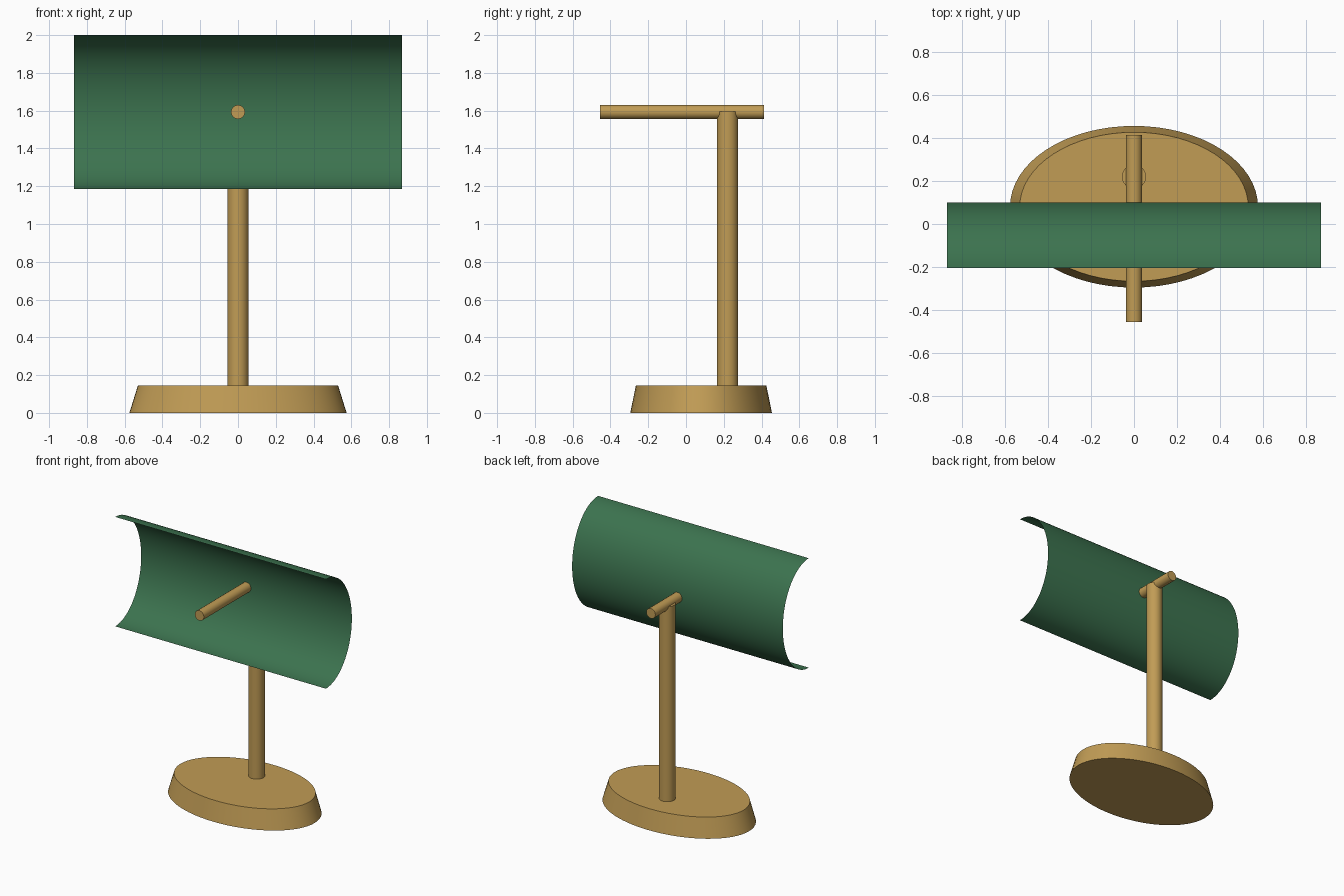
import bpy, bmesh, math
from mathutils import Matrix

if "Cube" in bpy.data.objects:
    bpy.data.objects.remove(bpy.data.objects["Cube"])


def material(name, rgb):
    m = bpy.data.materials.new(name)
    m.diffuse_color = (*rgb, 1)
    m.use_nodes = True
    m.node_tree.nodes["Principled BSDF"].inputs["Base Color"].default_value = m.diffuse_color
    return m


brass = material("brass", (0.533, 0.333, 0.091))
green = material("green_enamel", (0.045, 0.171, 0.078))


def finish(name, bm, mat):
    me = bpy.data.meshes.new(name)
    bm.to_mesh(me)
    bm.free()
    me.materials.append(mat)
    ob = bpy.data.objects.new(name, me)
    bpy.context.collection.objects.link(ob)
    bpy.ops.object.select_all(action='DESELECT')
    ob.select_set(True)
    bpy.context.view_layer.objects.active = ob
    bpy.ops.object.shade_smooth_by_angle(angle=math.radians(35))
    return ob


def cone(name, r1, r2, depth, segments, matrix, mat):
    bm = bmesh.new()
    bmesh.ops.create_cone(bm, cap_ends=True, segments=segments, radius1=r1,
                          radius2=r2, depth=depth, matrix=matrix)
    return finish(name, bm, mat)


# Oval tapered base
cone("base", 0.575, 0.53, 0.145, 64,
     Matrix.Translation((0, 0.08, 0.0725)) @ Matrix.Diagonal((1, 0.652, 1, 1)), brass)

# Upright post, ending inside the arm
cone("post", 0.056, 0.056, 1.455, 32, Matrix.Translation((0, 0.22, 0.8675)), brass)

# Horizontal arm running front to back through the shade
cone("arm", 0.0375, 0.0375, 0.867, 16,
     Matrix.Translation((0, -0.0205, 1.593)) @ Matrix.Rotation(math.pi / 2, 4, 'X'), brass)

# Thin trough shade: half-oval sheet open to the front
bm = bmesh.new()
steps, rows = 48, []
for i in range(steps + 1):
    t = math.pi * i / steps
    y, z = -0.205 + 0.305 * math.sin(t), 1.593 - 0.407 * math.cos(t)
    rows.append([bm.verts.new((x, y, z)) for x in (-0.867, 0.867)])
for a, b in zip(rows, rows[1:]):
    bm.faces.new((a[0], b[0], b[1], a[1]))
bmesh.ops.recalc_face_normals(bm, faces=bm.faces)
finish("shade", bm, green)
